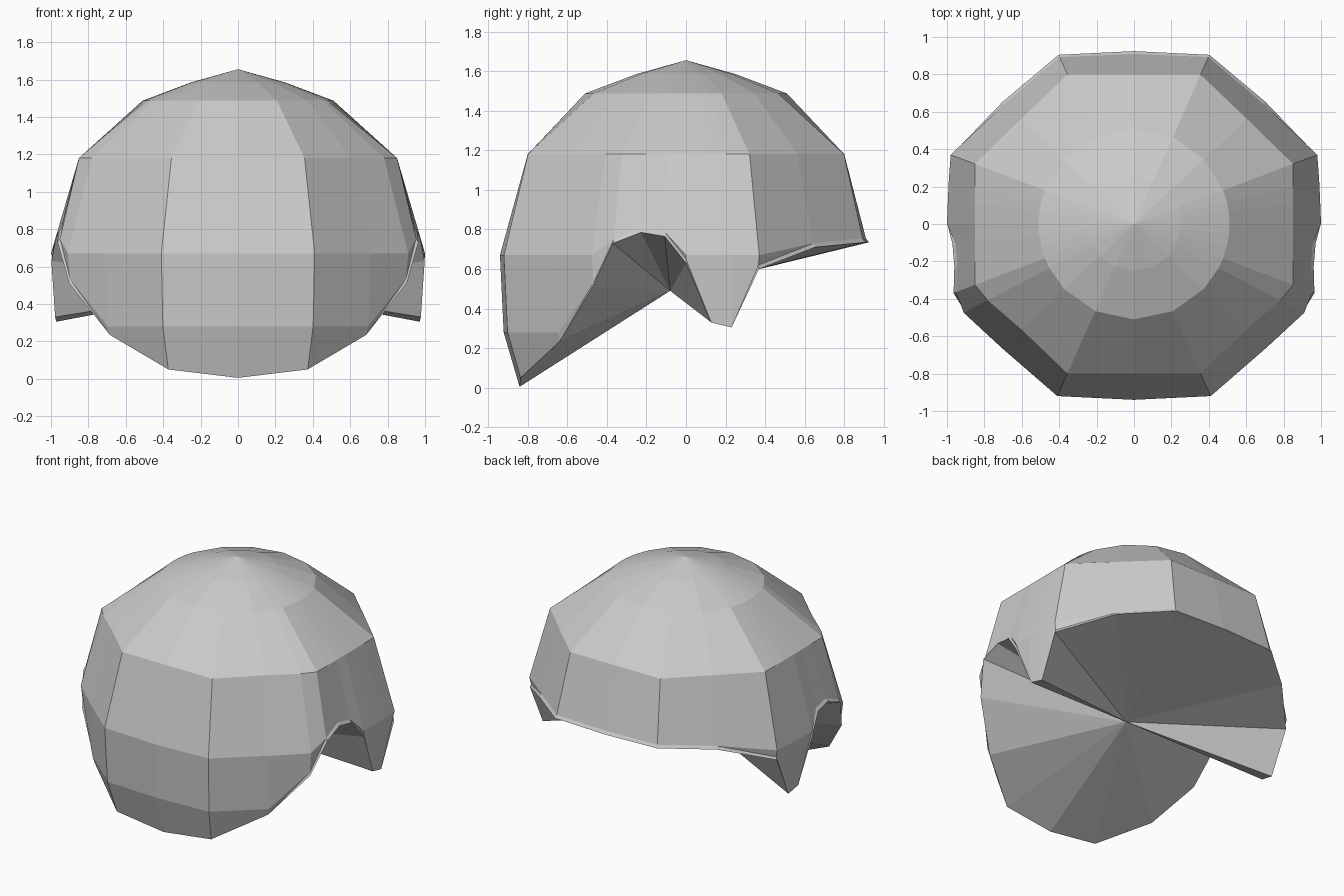
import bpy, bmesh
from mathutils import Vector

if "Cube" in bpy.data.objects:
    bpy.data.objects.remove(bpy.data.objects["Cube"])

# Rim outline of the right half, front to back: plan x, plan y, rim height, bulge
HALF = [
    (0.00, -0.94, 0.005, 0.02), (0.41, -0.92, 0.05, 0), (0.71, -0.66, 0.235, 0.02),
    (0.91, -0.475, 0.51, 0.01), (0.98, -0.375, 0.73, 0), (0.99, -0.235, 0.785, 0.01),
    (0.995, -0.11, 0.765, 0.015), (1.0, 0.0, 0.63, 0.02), (0.995, 0.13, 0.33, 0.015),
    (0.99, 0.235, 0.305, 0.01), (0.98, 0.37, 0.60, 0), (0.71, 0.66, 0.71, 0.02),
    (0.41, 0.92, 0.735, 0), (0.00, 0.94, 0.735, 0.02),
]
# Width of the shell by height
PROFILE = [(0.0, 0.893), (0.28, 0.98), (0.67, 1.0), (1.18, 0.868)]
APEX_TOP = (0, 0, 1.655)
APEX_UNDER = (0, -0.08, 0.49)


def width(z):
    for (z0, s0), (z1, s1) in zip(PROFILE, PROFILE[1:]):
        if z <= z1:
            return s0 + (s1 - s0) * (z - z0) / (z1 - z0)
    return PROFILE[-1][1]


def column(x, y, rim, bulge):
    """Points of one strip from the crown down to the rim."""
    d = Vector((x, y)).normalized()
    pts = [(d.x * r, d.y * r, z) for r, z in ((0.25, 1.585), (0.51, 1.487))]
    lip = rim > 0.45
    end = rim + 0.02 if lip else rim
    for z in (1.18, 0.67, 0.28, end):
        z = max(z, end)
        t = max(0.0, (z - 0.67) / 0.51)
        s = width(z) * (1 - bulge * t) * (0.992 if lip and z == end else 1)
        pts.append((x * s, y * s, z))
    s = width(rim)
    pts.append((x * s, y * s, rim))
    return pts


# Full outline by mirroring the half
outline = HALF + [(-x, y, z, b) for x, y, z, b in reversed(HALF[1:-1])]

bm = bmesh.new()
top = bm.verts.new(APEX_TOP)
under = bm.verts.new(APEX_UNDER)
cols = [[bm.verts.new(p) for p in column(*c)] for c in outline]
for a, b in zip(cols, cols[1:] + cols[:1]):
    bm.faces.new((top, a[0], b[0]))          # crown
    for i in range(len(a) - 1):              # shell
        bm.faces.new((a[i], a[i + 1], b[i + 1], b[i]))
    bm.faces.new((under, b[-1], a[-1]))      # underside fan
bmesh.ops.remove_doubles(bm, verts=bm.verts, dist=0.0005)
bmesh.ops.recalc_face_normals(bm, faces=bm.faces)

mesh = bpy.data.meshes.new("hair_cap")
bm.to_mesh(mesh)
bm.free()
cap = bpy.data.objects.new("hair_cap", mesh)
bpy.context.collection.objects.link(cap)

grey = bpy.data.materials.new("light_grey")
grey.diffuse_color = (0.6, 0.6, 0.6, 1)
grey.use_nodes = True
grey.node_tree.nodes["Principled BSDF"].inputs["Base Color"].default_value = grey.diffuse_color
mesh.materials.append(grey)
